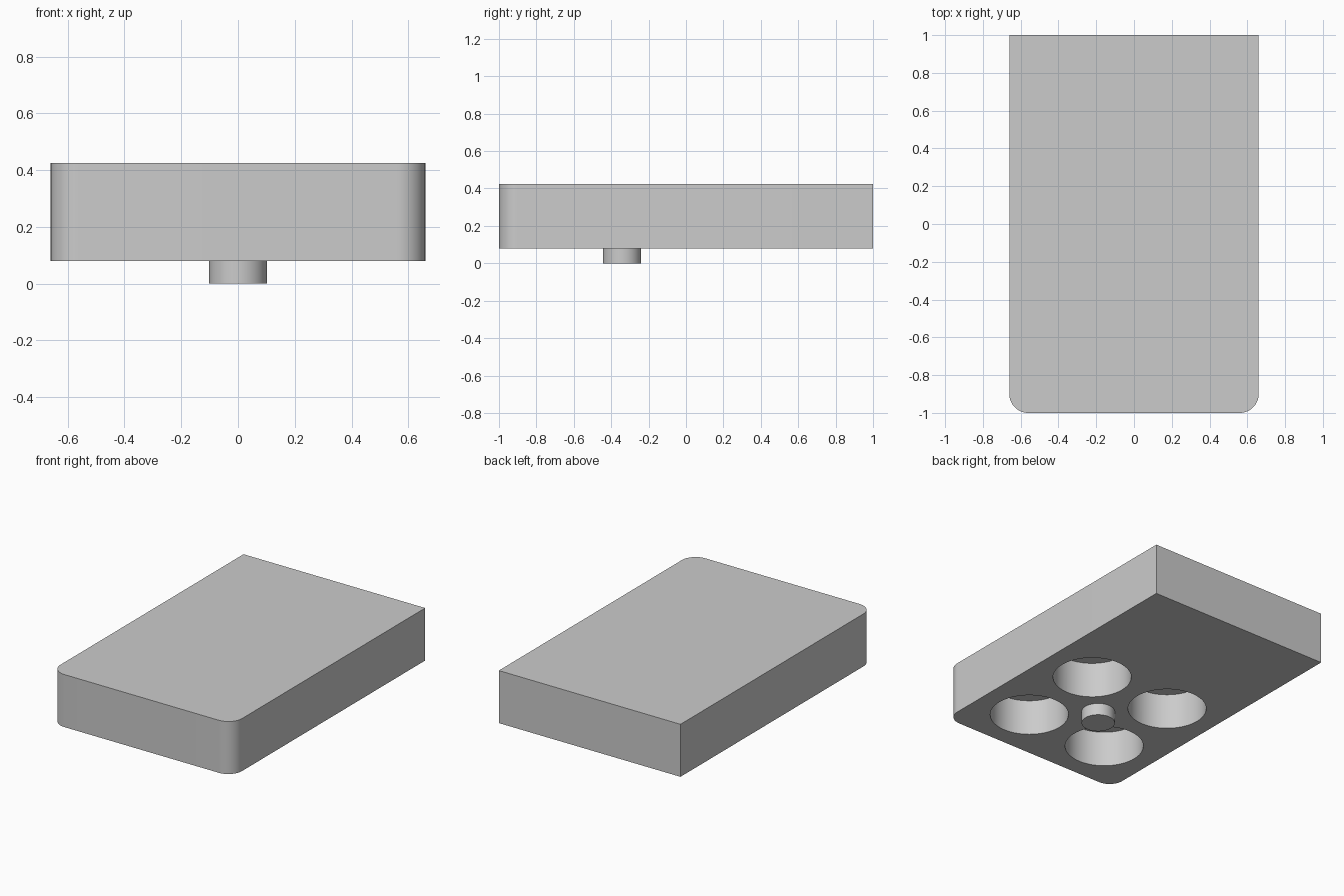
import bpy
import bmesh
from math import cos, sin, pi, radians

default = bpy.data.objects.get("Cube")
if default:
    bpy.data.objects.remove(default, do_unlink=True)

# Single flat material
grey = bpy.data.materials.new("light_grey")
grey.use_nodes = True
colour = (0.6, 0.6, 0.6, 1)
grey.diffuse_color = colour
grey.node_tree.nodes["Principled BSDF"].inputs["Base Color"].default_value = colour

HALF_W, HALF_L = 0.66, 1.0
BOTTOM, TOP = 0.08, 0.425
CORNER = 0.1
PEG_Y = -0.342
HOLE_OFFSET, HOLE_RADIUS, HOLE_DEPTH = 0.3, 0.24, 0.237


def circle(cx, cy, r, start=0.0, sweep=2 * pi, steps=64, closed=True):
    count = steps if closed else steps + 1
    return [(cx + r * cos(start + sweep * i / steps),
             cy + r * sin(start + sweep * i / steps)) for i in range(count)]


def prism(name, outlines, z0, z1):
    """Extrude one or more flat outlines between two heights."""
    bm = bmesh.new()
    for outline in outlines:
        face = bm.faces.new([bm.verts.new((x, y, z0)) for x, y in outline])
        moved = bmesh.ops.extrude_face_region(bm, geom=[face], use_keep_orig=True)["geom"]
        verts = [v for v in moved if isinstance(v, bmesh.types.BMVert)]
        bmesh.ops.translate(bm, verts=verts, vec=(0, 0, z1 - z0))
    bmesh.ops.recalc_face_normals(bm, faces=bm.faces[:])
    mesh = bpy.data.meshes.new(name)
    bm.to_mesh(mesh)
    bm.free()
    mesh.materials.append(grey)
    obj = bpy.data.objects.new(name, mesh)
    bpy.context.collection.objects.link(obj)
    return obj


def activate(obj):
    bpy.ops.object.select_all(action="DESELECT")
    obj.select_set(True)
    bpy.context.view_layer.objects.active = obj


# Slab with square back corners and rounded front corners
cx, cy = HALF_W - CORNER, -HALF_L + CORNER
outline = [(HALF_W, HALF_L), (-HALF_W, HALF_L)]
outline += circle(-cx, cy, CORNER, pi, pi / 2, 16, closed=False)
outline += circle(cx, cy, CORNER, 1.5 * pi, pi / 2, 16, closed=False)
body = prism("body", [outline], BOTTOM, TOP)

# Four blind round pockets in the underside
pockets = [circle(sx * HOLE_OFFSET, PEG_Y + sy * HOLE_OFFSET, HOLE_RADIUS)
           for sx in (-1, 1) for sy in (-1, 1)]
cutter = prism("pocket_cutter", pockets, BOTTOM - 0.05, BOTTOM + HOLE_DEPTH)
cutter.hide_render = True
cut = body.modifiers.new("pockets", "BOOLEAN")
cut.operation = "DIFFERENCE"
cut.solver = "EXACT"
cut.object = cutter
activate(body)
bpy.ops.object.modifier_apply(modifier=cut.name)
bpy.data.objects.remove(cutter, do_unlink=True)

# Round peg centred between the pockets
peg = prism("centre_peg", [circle(0, PEG_Y, 0.102)], 0, BOTTOM)

for part in (body, peg):
    activate(part)
    bpy.ops.object.shade_smooth_by_angle(angle=radians(30))
